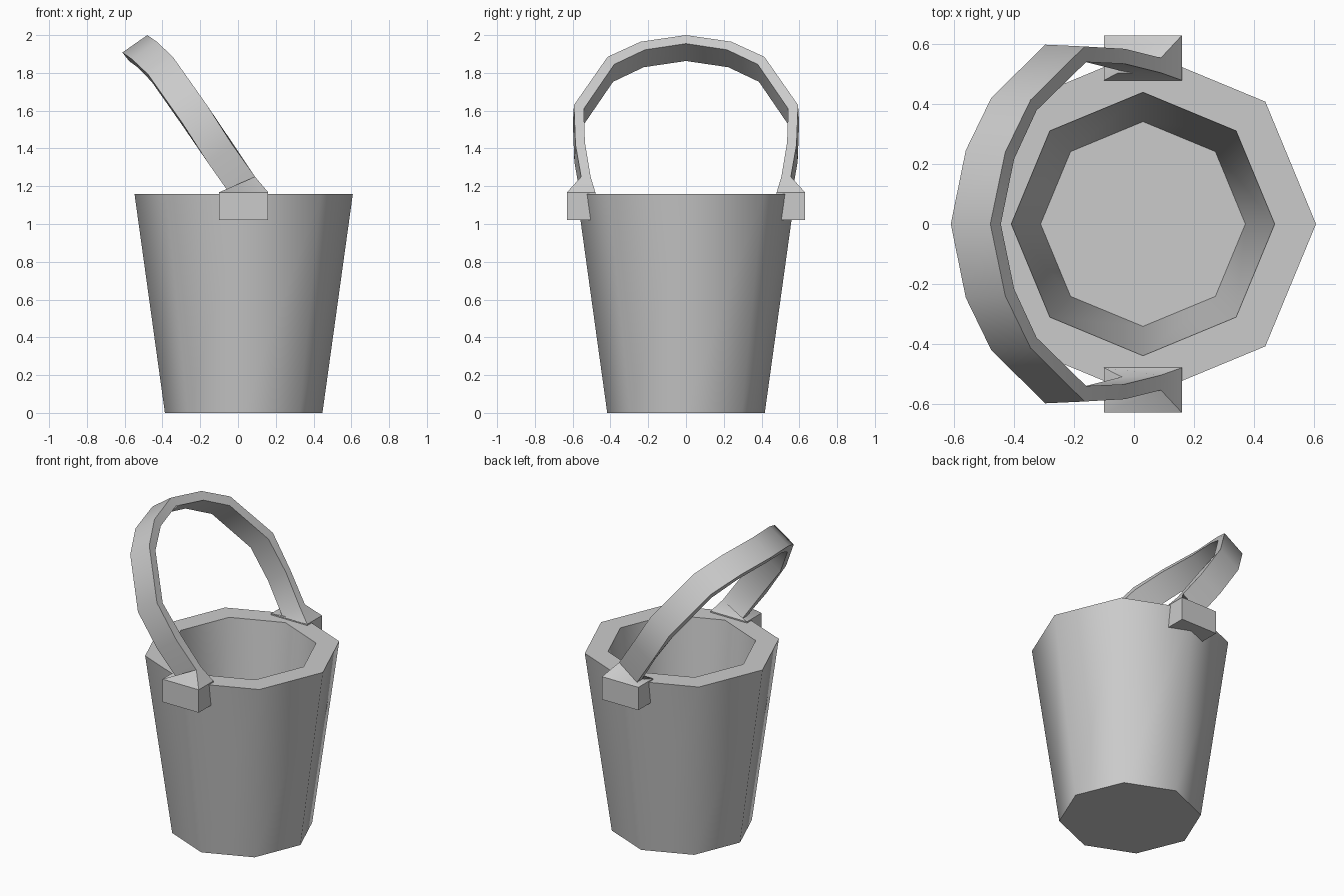
import bpy
from math import cos, sin, pi, radians

if "Cube" in bpy.data.objects:
    bpy.data.objects.remove(bpy.data.objects["Cube"])

CX = 0.03  # bucket axis


def skin(name, rings, angle):
    """Join equal-length rings with quads and cap both ends."""
    n = len(rings[0])
    verts = [p for r in rings for p in r]
    faces = [list(range(n))[::-1],
             list(range(len(verts) - n, len(verts)))]
    for k in range(len(rings) - 1):
        a, b = k * n, (k + 1) * n
        for i in range(n):
            j = (i + 1) % n
            faces.append((a + i, a + j, b + j, b + i))
    mesh = bpy.data.meshes.new(name)
    mesh.from_pydata(verts, [], faces)
    mesh.update()
    obj = bpy.data.objects.new(name, mesh)
    bpy.context.collection.objects.link(obj)
    bpy.ops.object.select_all(action='DESELECT')
    obj.select_set(True)
    bpy.context.view_layer.objects.active = obj
    bpy.ops.object.mode_set(mode='EDIT')
    bpy.ops.mesh.select_all(action='SELECT')
    bpy.ops.mesh.normals_make_consistent(inside=False)
    bpy.ops.object.mode_set(mode='OBJECT')
    bpy.ops.object.shade_smooth_by_angle(angle=radians(angle))
    return obj


def octagon(r, z):
    return [(CX + r * cos(i * pi / 4), r * sin(i * pi / 4), z) for i in range(8)]


# Bucket: outer wall, thick rim, inner wall, floor
skin("bucket", [octagon(0.417, 0), octagon(0.578, 1.16),
                octagon(0.44, 1.16), octagon(0.342, 0.25)], 50)

# Handle sections: outer front-edge point, then offset to the inner face
sections = [
    ((0.09, 0.555, 1.25), (0.0, -0.05, 0.0)),
    ((-0.03, 0.585, 1.42), (0.0, -0.05, 0.01)),
    ((-0.165, 0.593, 1.63), (0.005, -0.052, -0.02)),
    ((-0.345, 0.415, 1.885), (0.02, -0.035, -0.04)),
    ((-0.43, 0.24, 1.965), (0.03, -0.022, -0.043)),
    ((-0.48, 0.0, 2.0), (0.035, 0.0, -0.045)),
]
WIDTH = (-0.132, 0.006, -0.092)  # across the band


def band(p, t):
    w = (WIDTH[0], WIDTH[1] if p[1] else 0, WIDTH[2])
    add = lambda a, b: tuple(u + v for u, v in zip(a, b))
    return [p, add(p, w), add(add(p, w), t), add(p, t)]


def clip(z):
    return [(0.16, 0.63, z), (-0.10, 0.63, z), (-0.10, 0.48, z), (0.16, 0.48, z)]


# Handle with its two clips: one side, then mirrored down the other
half = [clip(1.02), clip(1.168)] + [band(p, t) for p, t in sections]
other = [[(x, -y, z) for x, y, z in r] for r in reversed(half[:-1])]
skin("handle_with_clips", half + other, 35)
